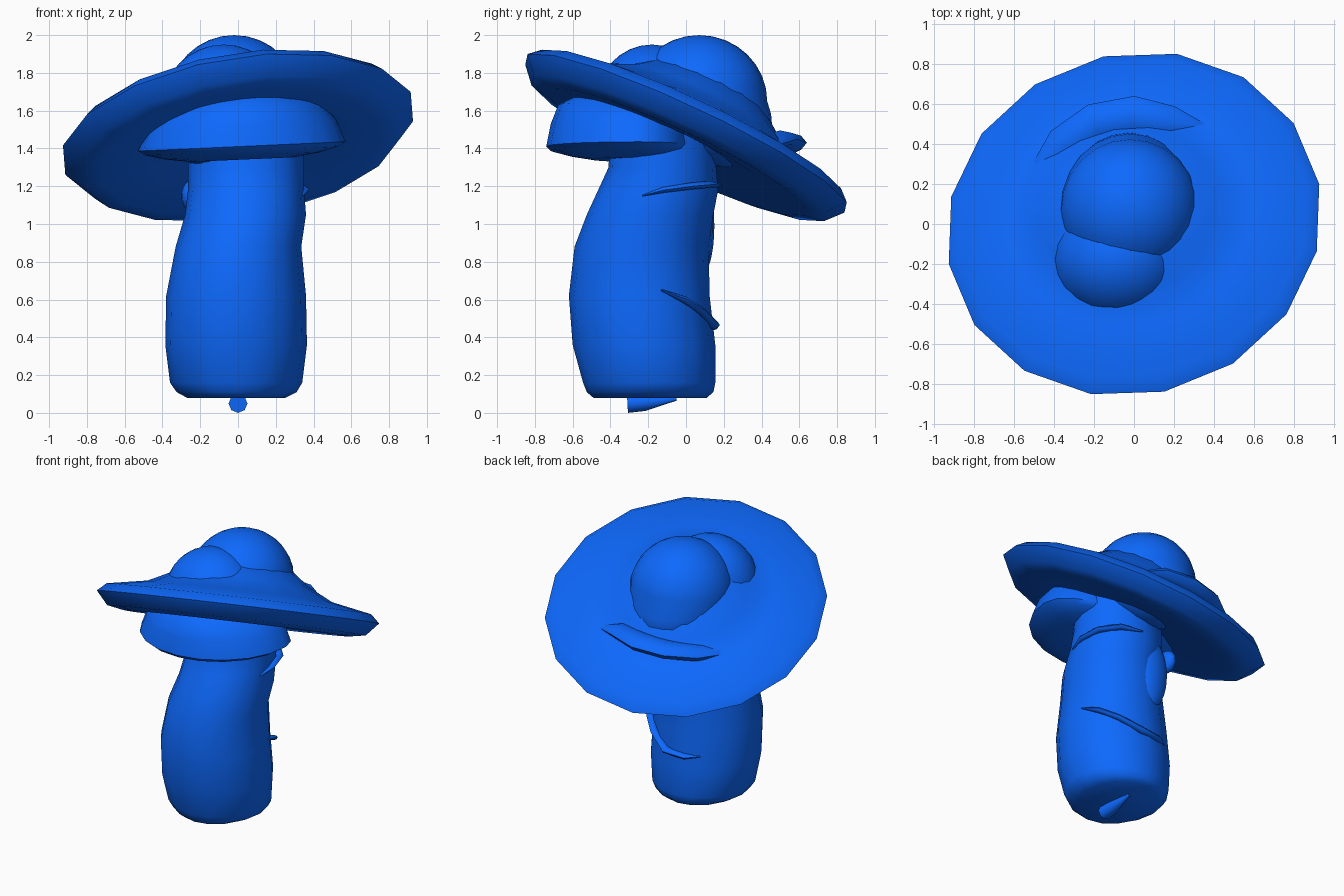
import bpy, bmesh, math
from mathutils import Vector

if "Cube" in bpy.data.objects:
    bpy.data.objects.remove(bpy.data.objects["Cube"])

blue = bpy.data.materials.new("blue")
blue.diffuse_color = (0.004, 0.14, 0.98, 1)
blue.use_nodes = True
blue.node_tree.nodes["Principled BSDF"].inputs["Base Color"].default_value = blue.diffuse_color


def finish(name, bm, angle=45):
    bmesh.ops.recalc_face_normals(bm, faces=bm.faces)
    me = bpy.data.meshes.new(name)
    bm.to_mesh(me)
    bm.free()
    ob = bpy.data.objects.new(name, me)
    bpy.context.collection.objects.link(ob)
    me.materials.append(blue)
    bpy.ops.object.select_all(action='DESELECT')
    ob.select_set(True)
    bpy.context.view_layer.objects.active = ob
    bpy.ops.object.shade_smooth_by_angle(angle=math.radians(angle))
    return ob


def skin(name, rings, angle=45):
    """Bridge a list of point rings and cap both ends."""
    bm = bmesh.new()
    vs = [[bm.verts.new(p) for p in r] for r in rings]
    n = len(vs[0])
    for a, b in zip(vs, vs[1:]):
        for i in range(n):
            j = (i + 1) % n
            bm.faces.new((a[i], a[j], b[j], b[i]))
    bm.faces.new(vs[0])
    bm.faces.new(vs[-1])
    return finish(name, bm, angle)


def ellipse(cx, cy, rx, ry, z, n=16, phase=0.0):
    return [Vector((cx + rx * math.cos(phase + math.tau * i / n),
                    cy + ry * math.sin(phase + math.tau * i / n), z)) for i in range(n)]


def ball(name, centre, scale, seg=24, lean=0.0):
    """Ellipsoid; lean pushes its lower half towards the back."""
    bm = bmesh.new()
    bmesh.ops.create_uvsphere(bm, u_segments=seg, v_segments=16, radius=1)
    for v in bm.verts:
        p = Vector([a * b for a, b in zip(v.co, scale)])
        p.y -= lean * min(p.z, 0)
        v.co = Vector(centre) + p
    return finish(name, bm)


def ridge(name, path, radii, flat=1.0, n=8):
    """Tapered tube along a path; flat scales its height."""
    pts = [Vector(p) for p in path]
    rings = []
    for i, p in enumerate(pts):
        t = (pts[min(i + 1, len(pts) - 1)] - pts[max(i - 1, 0)]).normalized()
        side = t.cross(Vector((0, 0, 1))).normalized()
        up = side.cross(t)
        rings.append([p + radii[i] * (side * math.cos(math.tau * k / n)
                      + up * flat * math.sin(math.tau * k / n)) for k in range(n)])
    return skin(name, rings, 50)


# Stem: z, x min, x max, y min, y max
stem = [(0.08, -.27, .25, -.49, .11), (0.11, -.325, .31, -.525, .145),
        (0.16, -.36, .34, -.545, .155), (0.36, -.385, .365, -.60, .155),
        (0.62, -.38, .36, -.62, .125), (0.88, -.33, .335, -.59, .12),
        (1.05, -.28, .36, -.525, .145), (1.18, -.265, .35, -.465, .17),
        (1.30, -.265, .35, -.41, .16), (1.55, -.27, .34, -.40, .16)]
skin("stem", [ellipse((a + b) / 2, (c + d) / 2, (b - a) / 2, (d - c) / 2, z)
              for z, a, b, c, d in stem], 60)

# Tilted hat: lathed profile of (radius, height along hat axis)
tilt = Vector((0, 0, 1)).rotation_difference(Vector((-0.17, 0.47, 1)))
hat = [(.2, -.04), (.5, -.085), (.76, -.11), (.87, -.09), (.95, 0), (.89, .055),
       (.62, .105), (.45, .19), (.32, .29), (.1, .34)]
skin("hat_brim", [[tilt @ p + Vector((0, 0, 1.48))
                   for p in ellipse(0, 0, r, r, h, 16, math.radians(11.25))]
                  for r, h in hat], 60)

# Crown dome and the smaller bump in front of it
ball("hat_crown", (-.02, .07, 1.65), (.35, .36, .35), lean=.4)
ball("front_bump", (-.075, -.18, 1.61), (.335, .31, .34))

# Crescent ridge on the back of the hat, flush inside and raised at its outer edge
ridge("back_crescent",
      [(-.56, .18, 1.37), (-.47, .25, 1.38), (-.35, .39, 1.39), (-.19, .50, 1.41),
       (0, .535, 1.43), (.19, .50, 1.45), (.37, .48, 1.42)],
      [.012, .06, .1, .105, .105, .09, .012], .5)

# Visor-like lower face under the front of the hat: x scale, y scale, z
face = [(.5, .5, 1.34), (.75, .75, 1.36), (.93, .95, 1.385), (1, 1, 1.41),
        (.91, .95, 1.53), (.75, .87, 1.63), (.45, .6, 1.70)]
rings = []
for sx, sy, z in face:
    ring = ellipse(.02, -.25, .55 * sx, .49 * sy, z, 20)
    for p in ring:
        p.z += .045 * p.x
        if p.y > -.25:
            p.y = -.25 + .6 * (p.y + .25)
    rings.append(ring)
skin("lower_face", rings, 50)

# Thin folds wrapped around the back of the stem
ridge("lower_fold", [(.345, -.13, .65), (.295, -.01, .60), (.20, .08, .54),
                     (.06, .145, .465), (-.09, .14, .455), (-.18, .09, .46)],
      [.008, .03, .03, .035, .03, .008], .6)
ridge("upper_fold", [(.34, -.23, 1.15), (.355, -.12, 1.18), (.32, .02, 1.20),
                     (.22, .13, 1.21), (.08, .19, 1.20)],
      [.006, .025, .03, .03, .008], .6)
ball("back_swelling", (-.08, .075, .99), (.13, .075, .27), 12)
ball("side_lump", (-.25, .04, 1.15), (.05, .08, .08), 12)

# Small curl under the base
ridge("base_curl", [(0, -.31, .05), (0, -.22, .055), (0, -.05, .075)], [.05, .045, .01], 1)
